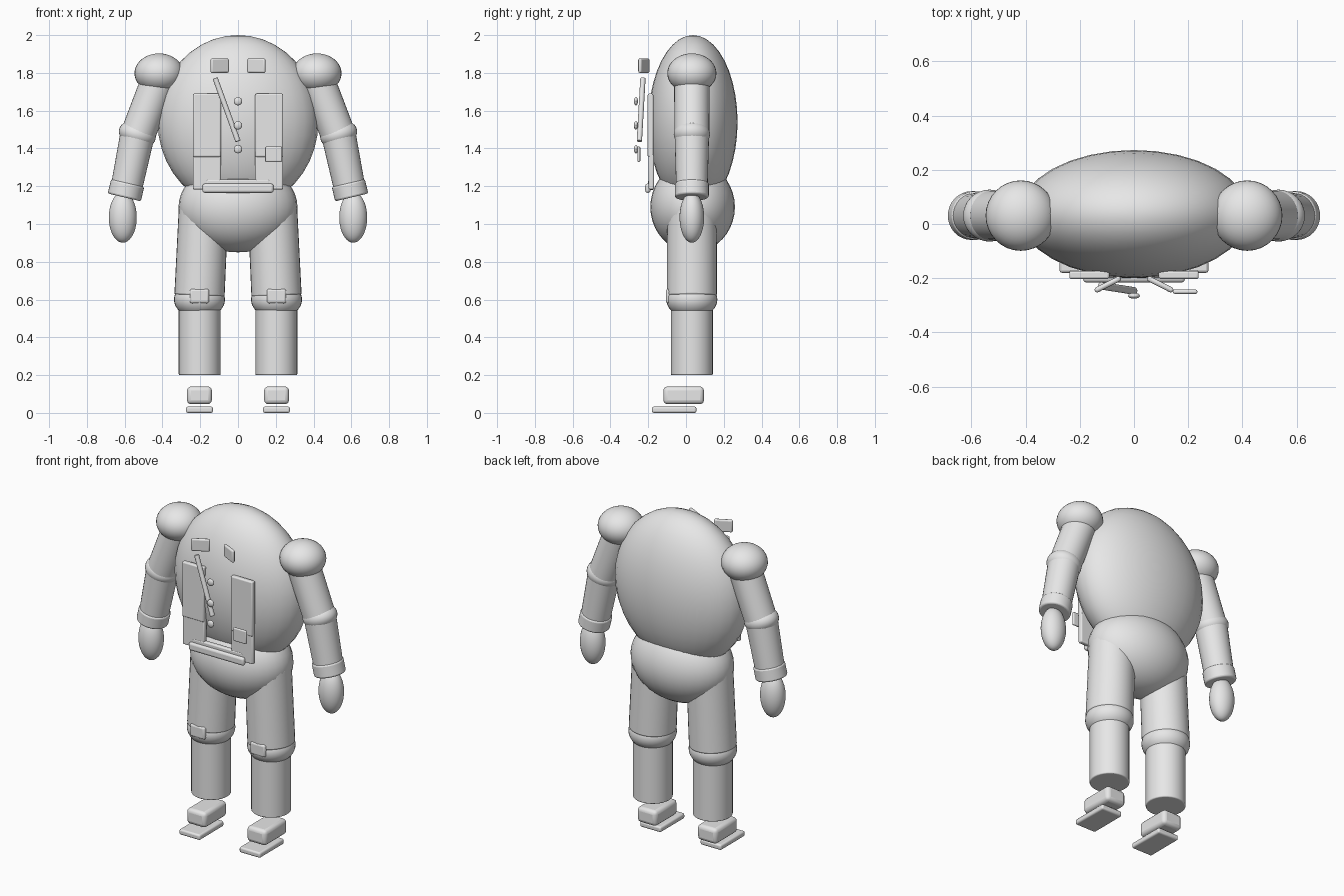
import bpy
import math
from mathutils import Vector, Matrix

if "Cube" in bpy.data.objects:
    bpy.data.objects.remove(bpy.data.objects["Cube"])

grey = bpy.data.materials.new("light_grey")
grey.diffuse_color = (0.8, 0.8, 0.8, 1)
grey.use_nodes = True
grey.node_tree.nodes["Principled BSDF"].inputs["Base Color"].default_value = grey.diffuse_color


def finish(obj, name, bevel=0.0, segments=3):
    """Name the part, colour it, round its edges and smooth its faces."""
    obj.name = name
    obj.data.materials.append(grey)
    if bevel:
        mod = obj.modifiers.new("rounded_edges", 'BEVEL')
        mod.width = bevel
        mod.segments = segments
        mod.limit_method = 'ANGLE'
    bpy.ops.object.shade_smooth_by_angle(angle=math.radians(40))
    return obj


def ellipsoid(name, centre, radii, tilt=0.0, segments=32, rings=20):
    bpy.ops.mesh.primitive_uv_sphere_add(segments=segments, ring_count=rings, radius=1)
    obj = bpy.context.object
    obj.data.transform(Matrix.Diagonal((*radii, 1)))
    obj.location = centre
    obj.rotation_euler = (0, tilt, 0)
    return finish(obj, name)


def box(name, low, high, bevel=0.008, turn=(0, 0, 0)):
    low, high = Vector(low), Vector(high)
    bpy.ops.mesh.primitive_cube_add(size=1)
    obj = bpy.context.object
    obj.data.transform(Matrix.Diagonal((*(high - low), 1)))
    obj.location = (low + high) / 2
    obj.rotation_euler = turn
    return finish(obj, name, bevel)


def limb(name, start, end, r_start, r_end, bevel=0.01):
    start, end = Vector(start), Vector(end)
    axis = end - start
    bpy.ops.mesh.primitive_cone_add(vertices=32, radius1=r_start, radius2=r_end,
                                    depth=axis.length)
    obj = bpy.context.object
    obj.location = (start + end) / 2
    obj.rotation_euler = axis.to_track_quat('Z', 'Y').to_euler()
    return finish(obj, name, bevel)


# Body
ellipsoid("torso", (0, 0.037, 1.54), (0.425, 0.236, 0.46))
ellipsoid("pelvis", (0, 0.035, 1.09), (0.315, 0.224, 0.24))

Y = 0.031  # depth of the limb axes
for side, s in (("left", -1), ("right", 1)):
    # Arm
    ellipsoid(side + "_shoulder", (s * 0.418, Y, 1.798), (0.13, 0.13, 0.105))
    limb(side + "_upper_arm", (s * 0.415, Y, 1.77), (s * 0.535, Y, 1.46), 0.094, 0.092)
    ellipsoid(side + "_elbow", (s * 0.533, Y, 1.475), (0.1, 0.096, 0.07), s * -0.3)
    limb(side + "_forearm", (s * 0.533, Y, 1.47), (s * 0.593, Y, 1.18), 0.091, 0.083)
    limb(side + "_cuff", (s * 0.584, Y, 1.217), (s * 0.602, Y, 1.141), 0.09, 0.09)
    ellipsoid(side + "_hand", (s * 0.61, Y, 1.035), (0.074, 0.065, 0.134))

    # Leg
    limb(side + "_thigh", (s * 0.182, Y, 1.09), (s * 0.204, Y, 0.62), 0.131, 0.133)
    ellipsoid(side + "_knee", (s * 0.204, Y, 0.6), (0.135, 0.135, 0.1))
    box(side + "_knee_pad", (s * 0.204 - 0.051, -0.106, 0.58),
        (s * 0.204 + 0.051, -0.06, 0.656), 0.012)
    limb(side + "_shin", (s * 0.203, Y, 0.62), (s * 0.203, Y, 0.2), 0.111, 0.111, 0.006)
    box(side + "_boot", (s * 0.204 - 0.066, -0.12, 0.046),
        (s * 0.204 + 0.066, 0.095, 0.14), 0.022)
    box(side + "_sole", (s * 0.204 - 0.071, -0.18, 0.0),
        (s * 0.204 + 0.071, 0.055, 0.033), 0.01)

    # Chest panels and tilted patch
    box(side + "_upper_panel", (s * 0.165 - 0.074, -0.203, 1.355),
        (s * 0.165 + 0.074, -0.173, 1.69))
    box(side + "_lower_panel", (s * 0.165 - 0.074, -0.198, 1.183),
        (s * 0.165 + 0.074, -0.17, 1.37))
    box(side + "_chest_patch", (s * 0.097 - 0.053, -0.233, 1.8),
        (s * 0.097 + 0.053, -0.213, 1.876), 0.009, (0, 0, s * -math.radians(27)))

# Belt and its backing plate
box("belt_plate", (-0.168, -0.2, 1.18), (0.168, -0.172, 1.236))
box("belt", (-0.188, -0.216, 1.165), (0.188, -0.188, 1.214), 0.013)

# Small pouch on the right panel
box("pouch", (0.144, -0.258, 1.328), (0.234, -0.242, 1.41), 0.007)

# Diagonal hose and centre buttons
limb("hose", (-0.121, -0.228, 1.772), (0.0, -0.247, 1.438), 0.014, 0.014, 0.003)
for i, z in enumerate((1.65, 1.522, 1.396)):
    ellipsoid(f"button_{i + 1}", (0, -0.265, z), (0.022, 0.011, 0.022), 0, 16, 10)
